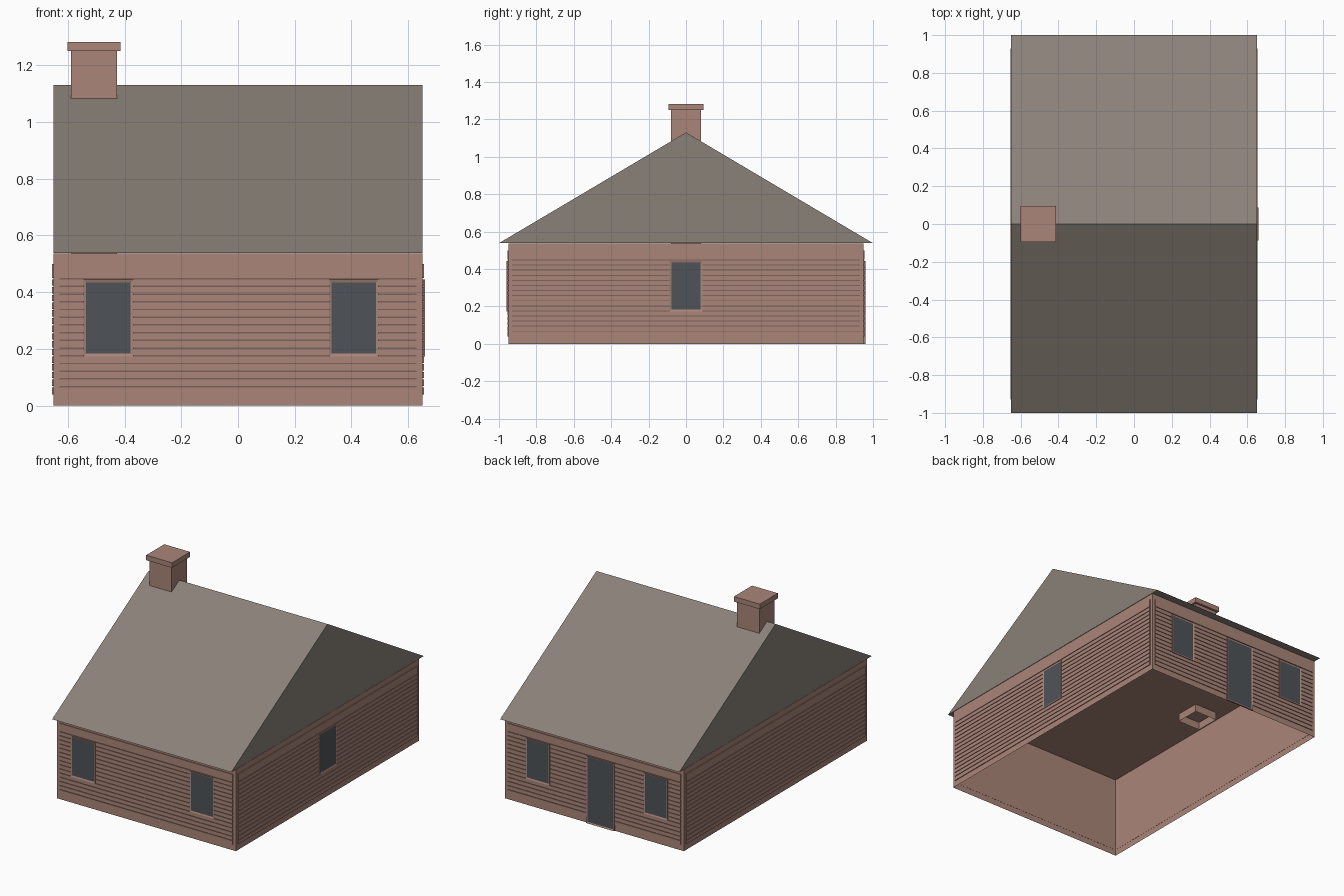
import bpy, bmesh, math
from mathutils import Matrix

cube = bpy.data.objects.get("Cube")
if cube:
    bpy.data.objects.remove(cube, do_unlink=True)


def material(name, rgb):
    m = bpy.data.materials.new(name)
    m.use_nodes = True
    m.diffuse_color = (*rgb, 1)
    bsdf = m.node_tree.nodes["Principled BSDF"]
    bsdf.inputs["Base Color"].default_value = (*rgb, 1)
    bsdf.inputs["Roughness"].default_value = 0.9
    return m


BRICK = material("brick red", (0.40, 0.235, 0.19))
GROOVE = material("siding groove brown", (0.20, 0.125, 0.105))
ROOF = material("roof grey brown", (0.255, 0.22, 0.19))
GLASS = material("dark blue grey", (0.078, 0.087, 0.098))

HALF_X, HALF_Y, WALL_H = 0.65, 0.95, 0.54
RIDGE = 1.13


def finish(name, bm, mats, matrix=Matrix()):
    bm.transform(matrix)
    me = bpy.data.meshes.new(name)
    bm.to_mesh(me)
    bm.free()
    for m in mats:
        me.materials.append(m)
    ob = bpy.data.objects.new(name, me)
    bpy.context.collection.objects.link(ob)
    return ob


def box(x0, x1, y0, y1, z0, z1, open_bottom=False):
    bm = bmesh.new()
    bmesh.ops.create_cube(bm, size=1)
    bm.transform(Matrix.Translation(((x0 + x1) / 2, (y0 + y1) / 2, (z0 + z1) / 2))
                 @ Matrix.Diagonal((x1 - x0, y1 - y0, z1 - z0, 1)))
    if open_bottom:
        bm.normal_update()
        low = [f for f in bm.faces if f.normal.z < -0.5]
        bmesh.ops.delete(bm, geom=low, context='FACES_ONLY')
    return bm


def extrude_profile(points, x0, x1):
    """Closed (y, z) outline swept along x."""
    bm = bmesh.new()
    face = bm.faces.new([bm.verts.new((x0, y, z)) for y, z in points])
    res = bmesh.ops.extrude_face_region(bm, geom=[face])
    moved = [g for g in res["geom"] if isinstance(g, bmesh.types.BMVert)]
    bmesh.ops.translate(bm, verts=moved, vec=(x1 - x0, 0, 0))
    bmesh.ops.recalc_face_normals(bm, faces=bm.faces)
    return bm


def wall_frame(turn, distance):
    """Local wall space: x along the wall, -y outwards."""
    return Matrix.Rotation(math.radians(turn), 4, 'Z') @ Matrix.Translation((0, -distance, 0))


def siding(name, half_width, matrix):
    """Panel of boards divided by narrow horizontal grooves."""
    out, gap = 0.005, 0.005
    outline = [(0.001, 0.04), (-out, 0.04)]
    for row in range(15):
        z = 0.067 + 0.0272 * row
        outline += [(-out, z - gap / 2), (-0.001, z - gap / 2),
                    (-0.001, z + gap / 2), (-out, z + gap / 2)]
    outline += [(-out, 0.50), (0.001, 0.50)]
    bm = extrude_profile(outline, -half_width, half_width)
    for f in bm.faces:
        centre = f.calc_center_median()
        if f.normal.y < -0.5 and centre.y > -0.003:
            f.material_index = 1
    finish(name, bm, [BRICK, GROOVE], matrix)


def opening(name, u0, u1, z0, z1, matrix):
    """Framed window or door with a slightly sunken pane."""
    bm = box(u0, u1, -0.009, 0.0, z0, z1)
    bm.normal_update()
    front = [f for f in bm.faces if f.normal.y < -0.5]
    bmesh.ops.inset_region(bm, faces=front, thickness=0.013)
    pane = front[0]
    pane.material_index = 1
    bmesh.ops.translate(bm, verts=pane.verts, vec=(0, 0.003, 0))
    finish(name, bm, [BRICK, GLASS], matrix)


# Wall shell, open underneath, its top forms the ceiling
finish("house_walls", box(-HALF_X, HALF_X, -HALF_Y, HALF_Y, 0, WALL_H - 0.004, True), [BRICK])

# Gable roof with overhanging eaves
finish("gable_roof",
       extrude_profile([(-1, WALL_H - 0.002), (1, WALL_H - 0.002), (0, RIDGE)],
                       -HALF_X - 0.001, HALF_X + 0.001), [ROOF])

# Siding on all four walls
walls = {"front": (0, HALF_Y, HALF_X), "left": (90, HALF_X, HALF_Y),
         "back": (180, HALF_Y, HALF_X), "right": (-90, HALF_X, HALF_Y)}
frames = {}
for side, (turn, distance, half) in walls.items():
    frames[side] = wall_frame(turn, distance)
    siding(side + "_siding", half - 0.02, frames[side])

# Windows
for side, centres in {"front": (-0.457, 0.408), "back": (-0.408, 0.45), "left": (0,)}.items():
    for i, u in enumerate(centres):
        opening(f"{side}_window_{i + 1}", u - 0.088, u + 0.088, 0.174, 0.444, frames[side])

# Back door
opening("back_door", -0.055, 0.148, 0.0, 0.444, frames["back"])

# Chimney running down through the ceiling, with a wider cap
CX = -0.508
finish("chimney_shaft", box(CX - 0.081, CX + 0.081, -0.08, 0.08, 0.485, 1.26, True), [BRICK])
finish("chimney_cap", box(CX - 0.094, CX + 0.094, -0.094, 0.094, 1.25, 1.283), [BRICK])
